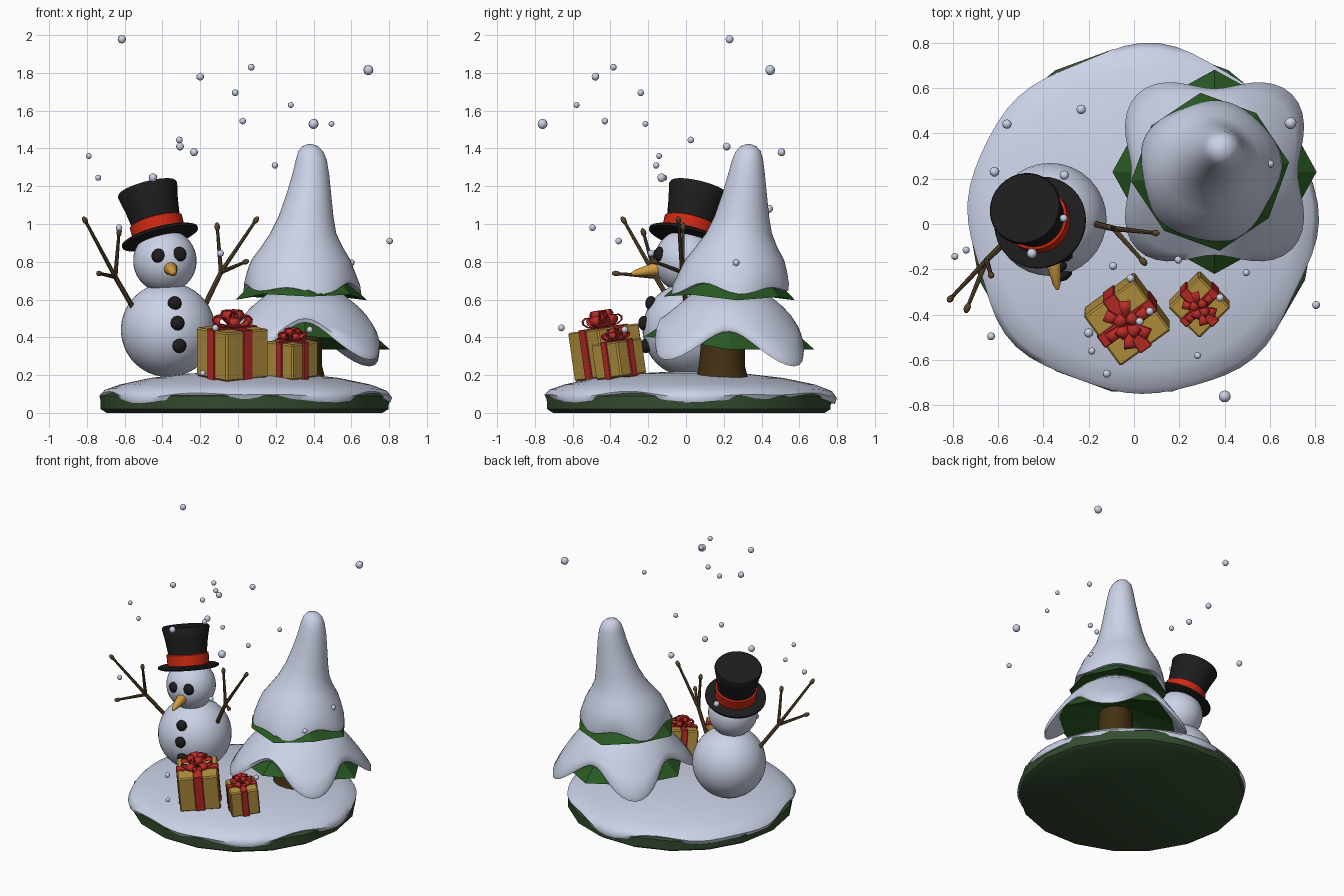
import bpy, bmesh, math
from mathutils import Vector, Matrix
from math import sin, cos, pi, radians

if "Cube" in bpy.data.objects:
    bpy.data.objects.remove(bpy.data.objects["Cube"])


def mat(name, c):
    m = bpy.data.materials.new(name)
    m.diffuse_color = (*c, 1)
    m.use_nodes = True
    m.node_tree.nodes["Principled BSDF"].inputs["Base Color"].default_value = m.diffuse_color
    return m


SNOW = mat("snow_white", (0.6, 0.65, 0.8))
LEAF = mat("tree_green", (0.022, 0.1, 0.016))
TURF = mat("base_green", (0.035, 0.072, 0.03))
BLACK = mat("coal_black", (0.012, 0.012, 0.013))
BAND = mat("bright_red", (0.62, 0.022, 0.006))
RIBBON = mat("ribbon_red", (0.5, 0.025, 0.02))
GOLD = mat("paper_gold", (0.47, 0.29, 0.05))
CARROT = mat("carrot_orange", (0.65, 0.34, 0.05))
TWIG = mat("twig_brown", (0.1, 0.06, 0.025))
BARK = mat("bark_brown", (0.055, 0.03, 0.006))


def finish(bm, name, material, smooth=None):
    """Turn a bmesh into an object; smooth = sharp-edge angle in degrees."""
    bmesh.ops.recalc_face_normals(bm, faces=bm.faces)
    me = bpy.data.meshes.new(name)
    bm.to_mesh(me)
    bm.free()
    me.materials.append(material)
    if smooth:
        me.shade_smooth()
        me.set_sharp_from_angle(angle=radians(smooth))
    ob = bpy.data.objects.new(name, me)
    bpy.context.collection.objects.link(ob)
    return ob


def loft(name, rings, n, material, smooth=None, matrix=None, phase=0):
    """Skin ring functions f(angle) -> point, capped at both ends."""
    bm = bmesh.new()
    rows = [[bm.verts.new(f(phase + 2 * pi * i / n)) for i in range(n)] for f in rings]
    for a, b in zip(rows, rows[1:]):
        for i in range(n):
            j = (i + 1) % n
            bm.faces.new((a[i], a[j], b[j], b[i]))
    bm.faces.new(rows[0])
    bm.faces.new(rows[-1])
    if matrix:
        bm.transform(matrix)
    return finish(bm, name, material, smooth)


def ring(r, z, cx=0, cy=0):
    return lambda a: (cx + r * cos(a), cy + r * sin(a), z)


def ball(name, pos, r, material, scale=(1, 1, 1), seg=24):
    bm = bmesh.new()
    m = Matrix.Translation(pos) @ Matrix.Diagonal((*scale, 1))
    bmesh.ops.create_uvsphere(bm, u_segments=seg, v_segments=seg * 2 // 3, radius=r, matrix=m)
    return finish(bm, name, material, 60)


def aim(p, q):
    """Matrix that puts local z on the line from p to q."""
    p, q = Vector(p), Vector(q)
    return Matrix.Translation(p) @ (q - p).to_track_quat('Z', 'Y').to_matrix().to_4x4(), (q - p).length


# --- round base with a snow blanket ---
BX, BY = 0.035, 0.015
loft("base", [ring(r, z, BX, BY) for r, z in ((0.73, 0), (0.762, 0.02), (0.765, 0.09), (0.74, 0.11))],
     18, TURF, 40)


def blanket(r, z, wr, wz):
    def f(a):
        w = 0.55 * sin(5 * a + 0.6) + 0.45 * sin(8 * a + 2)
        return (BX + (r + wr * w) * cos(a), BY + (r + wr * w) * sin(a), z - wz * w)
    return f


loft("base_snow", [blanket(*p) for p in (
    (0.70, 0.075, 0.02, 0.02), (0.755, 0.072, 0.022, 0.025), (0.765, 0.095, 0.022, 0.02),
    (0.74, 0.122, 0.02, 0.008), (0.66, 0.15, 0.01, 0), (0.5, 0.185, 0, 0),
    (0.3, 0.208, 0, 0), (0.1, 0.218, 0, 0))], 64, SNOW, 60)

# --- tree trunk ---
loft("trunk", [ring(0.145, 0.17, 0.32, 0.19), ring(0.125, 0.25, 0.32, 0.19),
               ring(0.115, 0.46, 0.33, 0.2)], 14, BARK, 40)


# --- tree tiers: faceted green skirts under draped snow ---
def skirt(cx, cy, r, z, point, lift, drop=0):
    def f(a):
        c = cos(4 * a)
        rr = r + point * c
        return (cx + rr * cos(a), cy + rr * sin(a), z + lift * max(0, -sin(a)) - drop * c)
    return f


loft("lower_branches", [skirt(0.355, 0.23, *p) for p in (
    (0.10, 0.47, 0, 0), (0.43, 0.335, 0.02, 0.07), (0.30, 0.47, 0, 0.03), (0.16, 0.56, 0, 0))],
     8, LEAF)
loft("upper_branches", [skirt(0.335, 0.23, *p) for p in (
    (0.10, 0.66, 0, 0), (0.34, 0.605, 0.012, 0.02, 0.01), (0.25, 0.70, 0, 0), (0.12, 0.78, 0, 0))],
     8, LEAF, phase=0.12)

loft("lower_snow", [skirt(0.355, 0.23, *p) for p in (
    (0.24, 0.52, -0.02, 0.02), (0.39, 0.352, -0.055, 0.05, -0.085),
    (0.42, 0.338, -0.062, 0.05, -0.092), (0.425, 0.365, -0.058, 0.05, -0.085),
    (0.385, 0.43, -0.035, 0.03, -0.05), (0.335, 0.50, -0.012, 0.01, -0.02),
    (0.28, 0.565, 0, 0), (0.2, 0.63, 0, 0))], 64, SNOW, 60)


def drape(r, z, cx, cy, w=0):
    def f(a):
        s = w * (0.7 * sin(5 * a + 1) + 0.5 * sin(3 * a))
        return (cx + (r + 0.5 * s) * cos(a), cy + (r + 0.5 * s) * sin(a), z - s)
    return f


loft("upper_snow", [drape(*p) for p in (
    (0.2, 0.71, 0.335, 0.23, 0), (0.29, 0.652, 0.335, 0.235, 0.028), (0.308, 0.655, 0.335, 0.235, 0.028),
    (0.305, 0.69, 0.335, 0.24, 0.022), (0.285, 0.75, 0.332, 0.25, 0.01), (0.262, 0.81, 0.333, 0.257, 0),
    (0.215, 0.88, 0.338, 0.267, 0), (0.175, 0.95, 0.345, 0.28, 0), (0.145, 1.04, 0.36, 0.295, 0),
    (0.118, 1.16, 0.375, 0.31, 0), (0.098, 1.26, 0.385, 0.32, 0), (0.082, 1.34, 0.388, 0.326, 0),
    (0.066, 1.385, 0.385, 0.33, 0), (0.042, 1.412, 0.382, 0.33, 0), (0.012, 1.423, 0.38, 0.33, 0))],
     48, SNOW, 60)

# --- snowman ---
ball("snowman_body", (-0.37, 0.02, 0.44), 0.25, SNOW, seg=32)
ball("snowman_head", (-0.387, 0, 0.805), 0.168, SNOW, seg=32)
for i, p in enumerate(((-0.42, -0.15, 0.83), (-0.31, -0.14, 0.84))):
    ball(f"eye_{i + 1}", p, 0.04, BLACK, (1, 0.7, 1), 10)
for i, p in enumerate(((-0.335, -0.185, 0.58), (-0.32, -0.222, 0.475), (-0.31, -0.212, 0.355))):
    ball(f"button_{i + 1}", p, 0.039, BLACK, (1, 0.8, 1), 10)
m, l = aim((-0.36, -0.13, 0.768), (-0.337, -0.29, 0.736))
loft("carrot_nose", [ring(r, t * l) for r, t in ((0.03, 0), (0.036, 0.15), (0.027, 0.5), (0.017, 0.85), (0.006, 1))],
     12, CARROT, 50, m)

# --- top hat, leaning back and to one side ---
m, l = aim((-0.412, 0.005, 0.925), (-0.482, 0.07, 1.19))
loft("hat_brim", [ring(r, z) for r, z in ((0.19, -0.008), (0.207, 0), (0.207, 0.012), (0.19, 0.02))],
     32, BLACK, 40, m)
loft("hat_crown", [ring(r, z) for r, z in ((0.128, 0.01), (0.132, 0.1), (0.145, 0.19),
                                           (0.162, l - 0.012), (0.156, l))], 32, BLACK, 40, m)
loft("hat_band", [ring(r, z) for r, z in ((0.125, 0.012), (0.141, 0.018), (0.143, 0.092), (0.125, 0.1))],
     32, BAND, 40, m)


# --- branching stick arms ---
def arm(name, root, fork, tips):
    bm = bmesh.new()
    for p, q, r0, r1 in [(root, fork, 0.014, 0.013)] + [(fork, t, 0.012, 0.008) for t in tips]:
        mx, ln = aim(p, q)
        bmesh.ops.create_cone(bm, cap_ends=True, segments=7, radius1=r0, radius2=r1, depth=ln,
                              matrix=mx @ Matrix.Translation((0, 0, ln / 2)))
    for t in tips:  # swollen buds on the ends
        mx, ln = aim(fork, t)
        bmesh.ops.create_uvsphere(bm, u_segments=7, v_segments=5, radius=0.015,
                                  matrix=mx @ Matrix.Translation((0, 0, ln)) @ Matrix.Diagonal((1, 1, 1.6, 1)))
    finish(bm, name, TWIG, 50)


arm("left_arm", (-0.54, -0.05, 0.53), (-0.65, -0.16, 0.72),
    ((-0.81, -0.33, 1.02), (-0.63, -0.225, 0.955), (-0.735, -0.37, 0.738)))
arm("right_arm", (-0.17, 0.0, 0.58), (-0.09, -0.02, 0.745),
    ((0.095, -0.04, 1.02), (-0.11, -0.015, 0.985), (0.04, -0.165, 0.8)))


# --- gift boxes with ribbon and looped bow ---
def gift(name, pos, s, h, turn):
    place = Matrix.Translation(pos) @ Matrix.Rotation(radians(8), 4, 'X') @ Matrix.Rotation(radians(turn), 4, 'Z')

    def block(bm, sx, sy, sz, bevel):
        geo = bmesh.ops.create_cube(bm, size=1, matrix=Matrix.Diagonal((sx, sy, sz, 1)))
        edges = {e for v in geo["verts"] for e in v.link_edges}
        bmesh.ops.bevel(bm, geom=list(edges), offset=bevel, segments=1, affect='EDGES')

    bm = bmesh.new()
    block(bm, s, s, h, 0.008)
    bm.transform(place)
    finish(bm, name + "_box", GOLD)

    bm = bmesh.new()
    block(bm, s + 0.012, s * 0.23, h + 0.012, 0.004)
    block(bm, s * 0.23, s + 0.012, h + 0.012, 0.004)
    bm.transform(place)
    finish(bm, name + "_ribbon", RIBBON)

    bm = bmesh.new()
    # (count, elevation, length) of each tier of loops
    for count, tilt, reach in ((6, 22, 0.42), (4, 60, 0.36)):
        for k in range(count):
            mx = (Matrix.Translation((0, 0, h / 2 + 0.008)) @ Matrix.Rotation(2 * pi * k / count + tilt, 4, 'Z')
                  @ Matrix.Rotation(-radians(tilt), 4, 'Y'))
            rows = []
            for i in range(10):
                t = 2 * pi * i / 10
                x = reach * s * (1 - cos(t)) / 2
                z = 0.13 * s * sin(t) * sin(t / 2)
                w = s * (0.04 + 0.055 * (1 - cos(t)) / 2)
                rows.append([bm.verts.new(mx @ Vector((x, y, z))) for y in (-w, w)])
            for a, b in zip(rows, rows[1:] + rows[:1]):
                bm.faces.new((a[0], a[1], b[1], b[0]))
    bmesh.ops.create_uvsphere(bm, u_segments=10, v_segments=6, radius=0.09 * s,
                              matrix=Matrix.Translation((0, 0, h / 2 + 0.07 * s)))
    bm.transform(place)
    bow = finish(bm, name + "_bow", RIBBON, 50)
    sol = bow.modifiers.new("thickness", 'SOLIDIFY')
    sol.thickness = 0.006


gift("large_gift", (-0.03, -0.42, 0.32), 0.275, 0.26, 36)
gift("small_gift", (0.288, -0.355, 0.285), 0.195, 0.19, 45)

# --- falling snowflakes: x, y, z, radius ---
FLAKES = (
    (-.615, .23, 1.978, .022), (-.2, -.48, 1.78, .021), (.07, -.385, 1.83, .018), (-.015, -.24, 1.695, .018),
    (.69, .445, 1.815, .027), (.28, -.58, 1.63, .016), (.025, -.43, 1.545, .018), (.4, -.76, 1.53, .027),
    (.495, -.215, 1.53, .016), (-.31, .025, 1.445, .018), (-.307, .215, 1.41, .021), (-.233, .505, 1.38, .021),
    (-.79, -.143, 1.36, .016), (.195, -.158, 1.31, .017), (-.74, -.115, 1.245, .016), (-.45, -.13, 1.245, .023),
    (-.63, -.495, .98, .018), (.803, -.357, .91, .018), (-.092, -.185, .845, .018), (.6, .265, .795, .018),
    (-.12, -.66, .45, .018), (-.186, -.56, .21, .016), (.38, -.325, .44, .018), (-.56, .44, 1.08, .021))
for i, (x, y, z, r) in enumerate(FLAKES):
    ball(f"snowflake_{i + 1}", (x, y, z), r, SNOW, seg=9)
